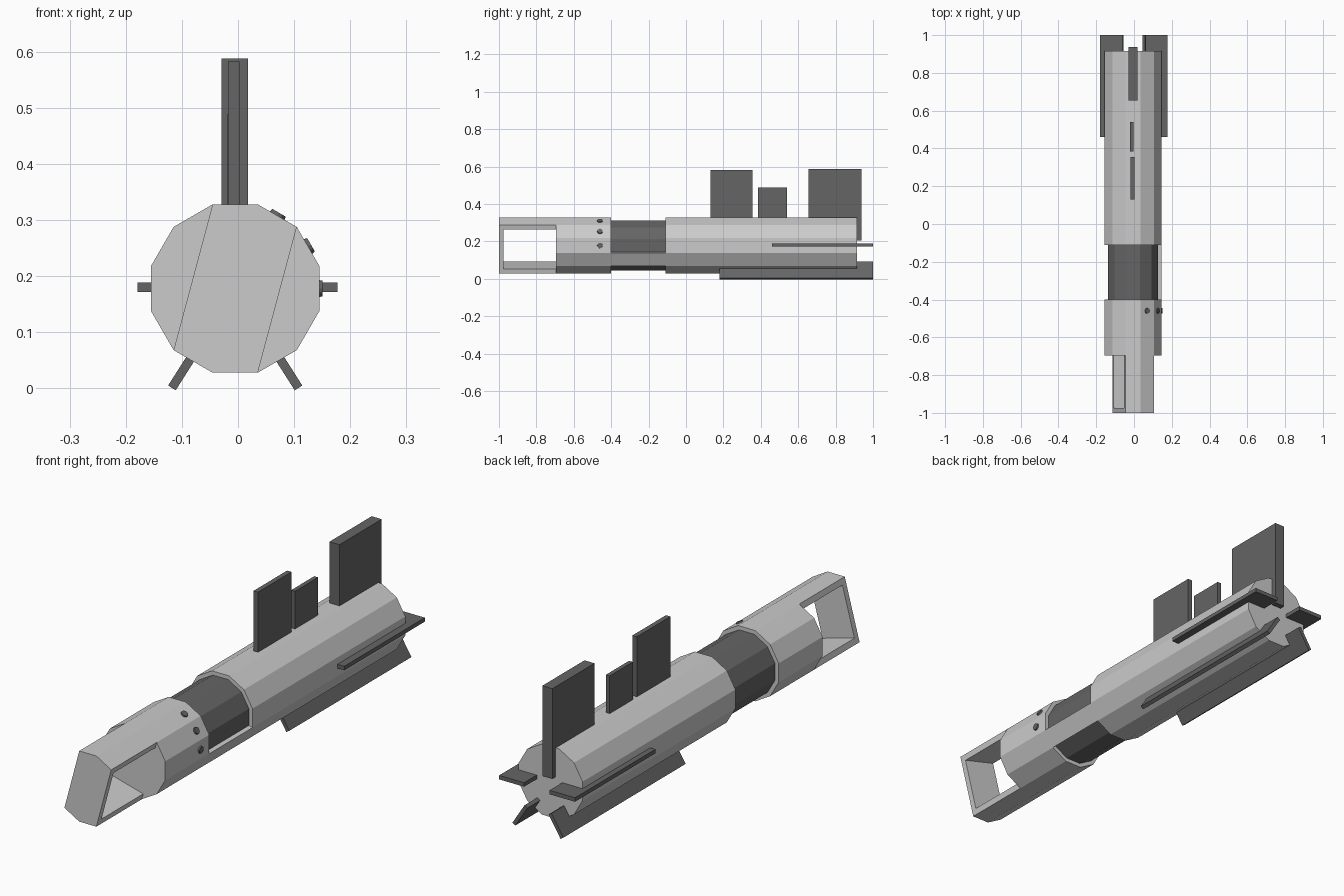
import bpy, bmesh
from math import sin, cos, radians, pi
from mathutils import Matrix, Vector

if "Cube" in bpy.data.objects:
    bpy.data.objects.remove(bpy.data.objects["Cube"])

CX, CZ = -0.005, 0.178        # tube axis
APO = 0.15                    # flat-to-axis distance of the 12-sided tube
R = APO / cos(pi / 12)

dark = bpy.data.materials.new("dark_metal")
dark.diffuse_color = (0.13, 0.13, 0.13, 1)
dark.use_nodes = True
dark.node_tree.nodes["Principled BSDF"].inputs["Base Color"].default_value = dark.diffuse_color


def polar(r, deg):
    a = radians(deg)
    return (CX + r * cos(a), CZ + r * sin(a))


def finish(name, bm, mat=None):
    bmesh.ops.recalc_face_normals(bm, faces=bm.faces)
    me = bpy.data.meshes.new(name)
    bm.to_mesh(me)
    bm.free()
    ob = bpy.data.objects.new(name, me)
    bpy.context.collection.objects.link(ob)
    if mat:
        me.materials.append(mat)
    return ob


def prism(name, profile, y0, y1, mat=None):
    """Extrude an (x, z) profile along y."""
    bm = bmesh.new()
    face = bm.faces.new([bm.verts.new((x, y0, z)) for x, z in profile])
    ext = bmesh.ops.extrude_face_region(bm, geom=[face])["geom"]
    bmesh.ops.translate(bm, vec=(0, y1 - y0, 0),
                        verts=[g for g in ext if isinstance(g, bmesh.types.BMVert)])
    return finish(name, bm, mat)


def tube(name, r, y0, y1, mat=None):
    return prism(name, [polar(r, 15 + 30 * i) for i in range(12)], y0, y1, mat)


def radial_fin(name, deg, r0, r1, thick, y0, y1):
    """Flat plate standing out from the tube axis."""
    a = radians(deg)
    tx, tz = -sin(a) * thick / 2, cos(a) * thick / 2
    (xa, za), (xb, zb) = polar(r0, deg), polar(r1, deg)
    return prism(name, [(xa + tx, za + tz), (xb + tx, zb + tz),
                        (xb - tx, zb - tz), (xa - tx, za - tz)], y0, y1, dark)


def box_fin(name, x0, x1, z0, z1, y0, y1):
    return prism(name, [(x0, z0), (x1, z0), (x1, z1), (x0, z1)], y0, y1, dark)


# Main tube sections
tube("handle_body", R, -0.11, 0.915)
tube("neck", 0.133 / cos(pi / 12), -0.40, -0.11, dark)
tube("front_collar", R, -0.695, -0.40)

# Strip bridging the neck on one lower facet
prism("neck_strip", [polar(R, -45), polar(R, -15), polar(R * 0.88, -15), polar(R * 0.88, -45)],
      -0.40, -0.11)

# Tilted window frame at the front: end plate and two bars
prism("front_end_plate", [polar(R, a) for a in (45, 75, 105, 225, 255, 285)], -1.0, -0.975)
for name, turn in (("upper_frame_bar", 0), ("lower_frame_bar", 180)):
    u, n = Vector(polar(1, 75 + turn)), Vector(polar(1, -15 + turn))
    c = Vector((CX, CZ))
    u, n = u - c, n - c
    inner = [c + 0.109 * u + s * R * 0.5 * n for s in (-1, 1)]
    prism(name, [polar(R, a + turn) for a in (45, 75, 105)] + [tuple(p) for p in inner],
          -0.975, -0.695)

# Buttons on three facets of the collar
for i in range(3):
    bm = bmesh.new()
    bmesh.ops.create_cone(bm, cap_ends=True, segments=12, radius1=0.016, radius2=0.014, depth=0.012)
    x, z = polar(APO, 30 * i)
    turn = Matrix.Rotation(radians(90 - 30 * i), 4, 'Y')
    bmesh.ops.transform(bm, matrix=Matrix.Translation((x, -0.46, z)) @ turn, verts=bm.verts)
    finish(f"button_{i + 1}", bm, dark)

# Upright fins on top
box_fin("front_top_fin", -0.018, 0.003, 0.30, 0.583, 0.13, 0.355)
box_fin("middle_top_fin", -0.020, -0.002, 0.30, 0.488, 0.385, 0.54)
box_fin("rear_top_fin", -0.029, 0.018, 0.205, 0.588, 0.655, 0.938)

# Side and lower fins
for side, deg in (("right", 0), ("left", 180)):
    box = (0.06, 0.177) if side == "right" else (-0.179, -0.06)
    box_fin(f"{side}_side_fin", *box, 0.172, 0.189, 0.46, 1.0)
radial_fin("right_lower_fin", -57.5, 0.105, 0.21, 0.016, 0.18, 1.0)
radial_fin("left_lower_fin", 180 + 57.5, 0.105, 0.21, 0.016, 0.18, 1.0)
